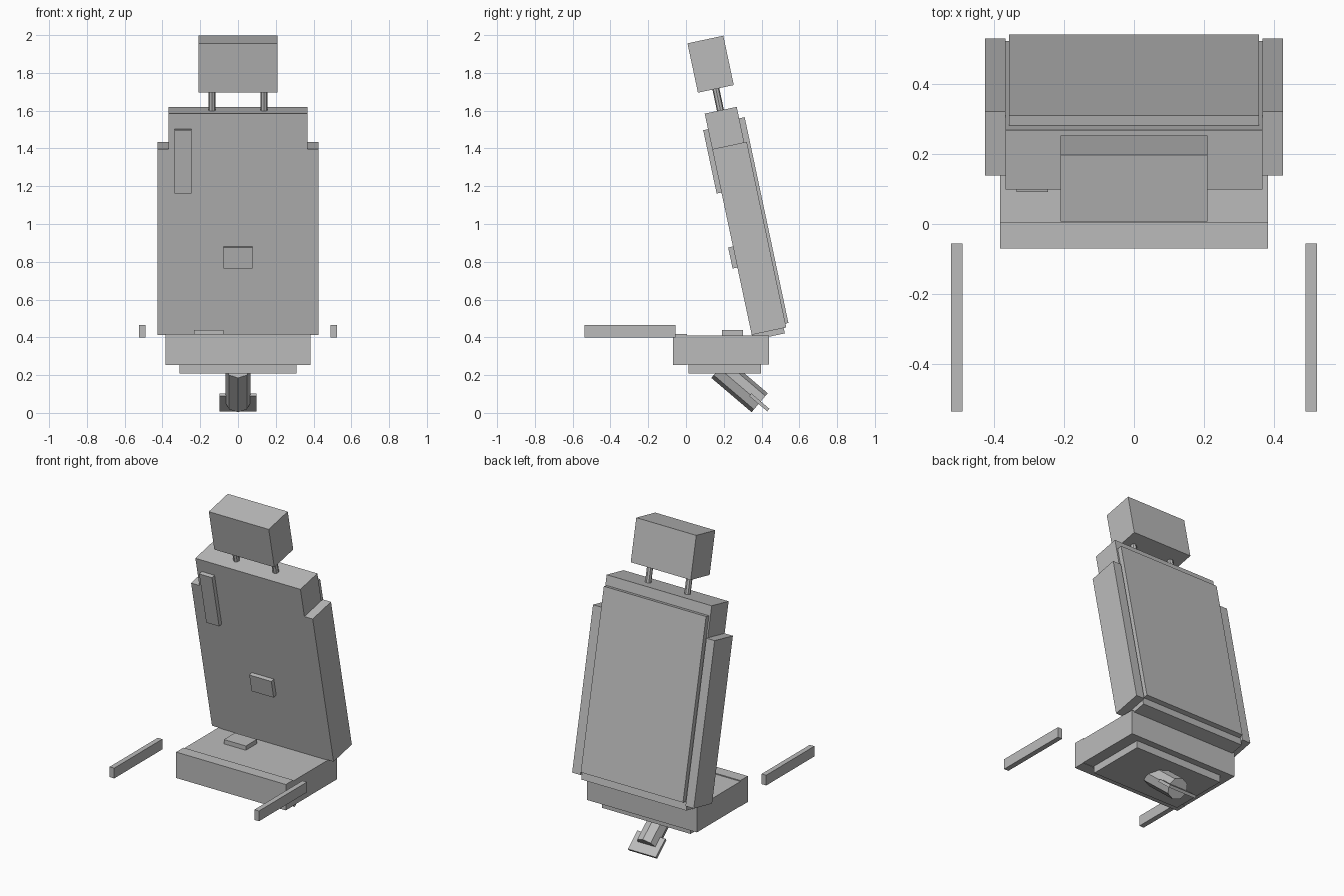
import bpy
import math
from mathutils import Matrix, Vector

if "Cube" in bpy.data.objects:
    bpy.data.objects.remove(bpy.data.objects["Cube"])

grey = bpy.data.materials.new("plain grey")
grey.diffuse_color = (0.5, 0.5, 0.5, 1)
grey.use_nodes = True
grey.node_tree.nodes["Principled BSDF"].inputs["Base Color"].default_value = grey.diffuse_color


def frame(y, z, degrees):
    """Local frame at (0, y, z), tilted about the x axis."""
    return Matrix.Translation((0, y, z)) @ Matrix.Rotation(math.radians(degrees), 4, 'X')


def finish(name, matrix):
    ob = bpy.context.object
    ob.name = name
    ob.data.transform(matrix)
    ob.data.materials.append(grey)
    return ob


def box(name, f, x, y, z):
    """Box given by its ranges along the axes of frame f."""
    bpy.ops.mesh.primitive_cube_add(size=1)
    centre = Vector([(a + b) / 2 for a, b in (x, y, z)])
    size = [b - a for a, b in (x, y, z)]
    return finish(name, f @ Matrix.Translation(centre) @ Matrix.Diagonal((*size, 1)))


def rod(name, f, x, y, z, radius):
    """Eight-sided rod along the z axis of frame f."""
    bpy.ops.mesh.primitive_cylinder_add(vertices=8, radius=radius, depth=z[1] - z[0])
    return finish(name, f @ Matrix.Translation((x, y, sum(z) / 2)))


level = Matrix.Identity(4)
back = frame(0.354, 0.385, 12)      # front lower edge of the backrest
foot = frame(0.39, 0.054, 49.6)     # lower end of the stem

# Seat
box("seat_cushion", level, (-0.384, 0.384), (0.004, 0.44), (0.255, 0.411))
box("seat_front_lip", level, (-0.384, 0.384), (-0.07, 0.004), (0.253, 0.417))
box("seat_base", level, (-0.31, 0.31), (0.014, 0.397), (0.209, 0.256))
box("seat_buckle", level, (-0.232, -0.078), (0.19, 0.301), (0.408, 0.438))

# Backrest
box("backrest", back, (-0.368, 0.368), (0, 0.173), (0, 1.226))
box("back_panel", back, (-0.358, 0.358), (0.172, 0.203), (0.05, 1.164))
box("shoulder_pad", back, (-0.336, -0.246), (-0.026, 0.005), (0.799, 1.142))
box("lumbar_pad", back, (-0.077, 0.077), (-0.026, 0.005), (0.393, 0.507))

# Headrest
box("headrest", back, (-0.21, 0.21), (-0.012, 0.182), (1.342, 1.609))

# Mirrored parts
for side, s in (("left", -1), ("right", 1)):
    box(side + "_bolster", back, sorted((s * 0.368, s * 0.426)), (0, 0.187), (0.029, 1.034))
    box(side + "_armrest", level, sorted((s * 0.491, s * 0.523)), (-0.537, -0.056), (0.4, 0.465))
    rod(side + "_headrest_post", back, s * 0.1375, 0.085, (1.2, 1.36), 0.0185)

# Tilted stem with a thin foot plate
rod("stem", foot, 0, 0, (0, 0.28), 0.066)
box("foot_plate", foot, (-0.098, 0.098), (-0.009, 0.009), (-0.06, 0.065))
